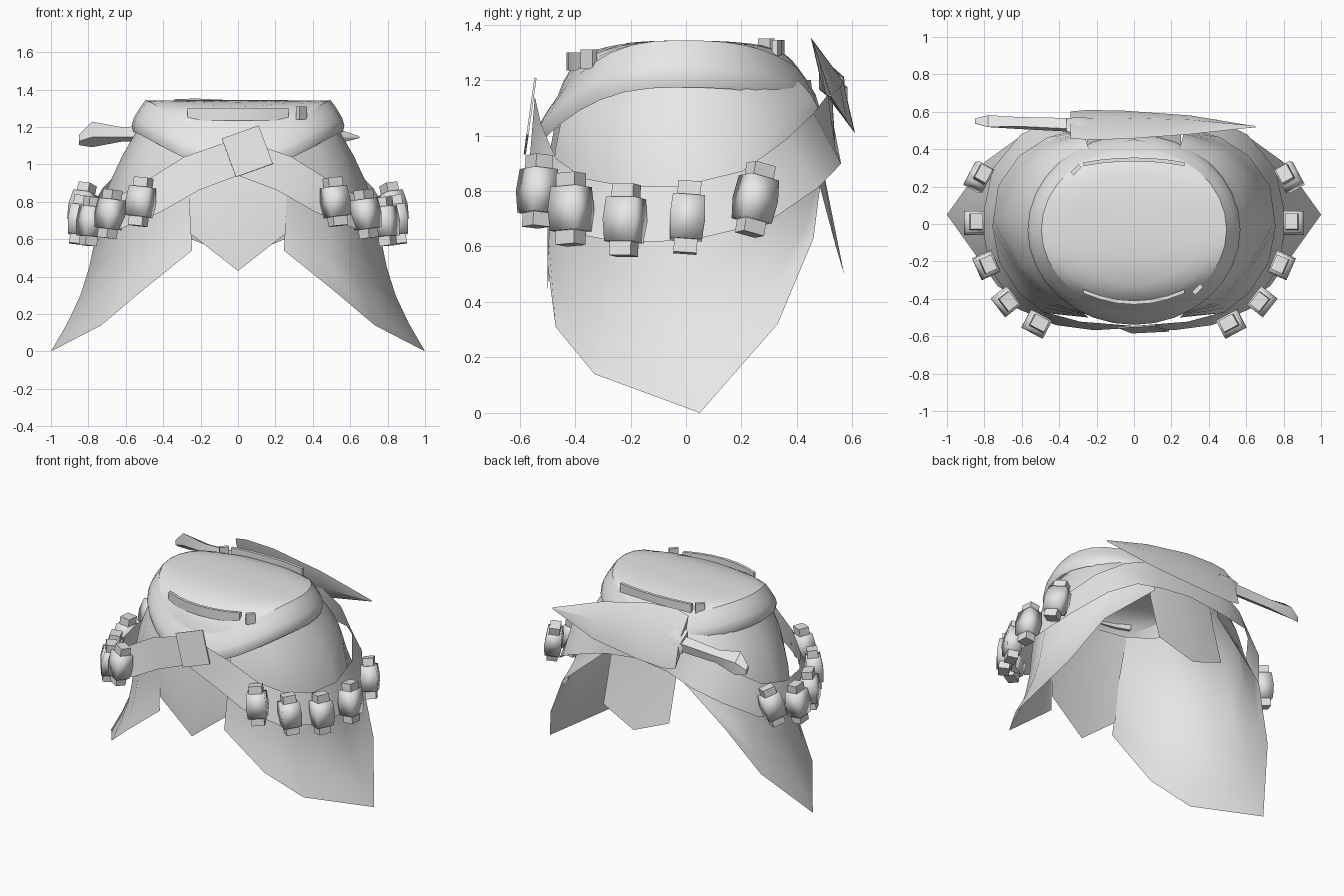
import bpy, bmesh, math
from mathutils import Vector, Matrix

if "Cube" in bpy.data.objects:
    bpy.data.objects.remove(bpy.data.objects["Cube"])

grey = bpy.data.materials.new("plain grey")
grey.diffuse_color = (0.8, 0.8, 0.8, 1)
grey.use_nodes = True
grey.node_tree.nodes["Principled BSDF"].inputs["Base Color"].default_value = grey.diffuse_color


def make(name, verts, faces, angle=40):
    me = bpy.data.meshes.new(name)
    me.from_pydata([tuple(v) for v in verts], [], faces)
    bm = bmesh.new()
    bm.from_mesh(me)
    bmesh.ops.recalc_face_normals(bm, faces=bm.faces)
    bm.to_mesh(me)
    bm.free()
    ob = bpy.data.objects.new(name, me)
    bpy.context.collection.objects.link(ob)
    me.materials.append(grey)
    bpy.context.view_layer.objects.active = ob
    ob.select_set(True)
    bpy.ops.object.shade_smooth_by_angle(angle=math.radians(angle))
    ob.select_set(False)
    return ob


def loft(name, rows, closed=False, caps=(), angle=40):
    """Skin a list of equally long point rows; caps lists the end rows to fill."""
    n = len(rows[0])
    verts = [p for r in rows for p in r]
    faces = []
    for i in range(len(rows) - 1):
        for j in range(n if closed else n - 1):
            k = (j + 1) % n
            faces.append((i * n + j, i * n + k, (i + 1) * n + k, (i + 1) * n + j))
    for end in caps:
        start = end % len(rows) * n
        faces.append(tuple(range(start, start + n)))
    return make(name, verts, faces, angle)


# Side skirt panels, hanging from the waist to a pointed hem
hem = [(.245, -.50, .54), (.53, -.47, .31), (.73, -.33, .14), (1, .05, 0),
       (.80, .33, .32), (.62, .46, .63), (.25, .50, .95)]
waist_angles = [-62, -42, -22, 3, 28, 46, 63]
for side, label in ((1, "right"), (-1, "left")):
    rows = []
    for k in range(9):
        t = k / 8
        row = []
        for h, deg in zip(hem, waist_angles):
            a = math.radians(deg)
            top = Vector((.53 * math.cos(a), .45 * math.sin(a), 1.2))
            p = top.lerp(Vector(h), t)
            out = Vector((math.cos(a), math.sin(a), 0))
            s2 = math.sin(a) ** 2
            p += out * (.18 * t * (1 - t) * s2 + .04 * math.sin(2 * math.pi * t) * (1 - s2))
            row.append(Vector((p.x * side, p.y, p.z)))
        rows.append(row)
    loft(label + "_skirt_panel", rows, angle=85)

# Front and back centre flaps
loft("front_flap", [
    [(-.27, -.39, 1.2), (0, -.44, 1.2), (.27, -.39, 1.2)],
    [(-.27, -.47, .9), (0, -.50, .9), (.27, -.47, .9)],
    [(-.255, -.485, .63), (0, -.50, .43), (.255, -.485, .63)]])
loft("back_flap", [
    [(-.25, .40, 1.2), (0, .45, 1.2), (.25, .40, 1.2)],
    [(-.25, .46, .9), (0, .49, .9), (.25, .46, .9)],
    [(-.25, .54, .6), (0, .57, .5), (.25, .54, .6)]])

# Upper belt, a rounded strap dipping at the front and back
N = 32


def belt_ring(dr, dz):
    row = []
    for i in range(N):
        t = 2 * math.pi * i / N
        s = math.sin(t)
        z = 1.258 - (.205 * (-s) ** 2.6 if s < 0 else .1 * s ** 3)
        row.append(Vector(((.555 + dr) * math.cos(t), -.03 + (.495 + dr) * s, z + dz)))
    return row


profile = [(-.06, .085), (-.028, .04), (.002, -.01), (.014, -.05), (.006, -.085)]
loft("upper_belt", [belt_ring(dr, dz) for dr, dz in profile], closed=True, angle=80)

# Domed cap rising from the belt's top edge
rim = belt_ring(-.06, .083)
centre = Vector((0, -.02, 1.342))
cap_rows = []
for r, f in ((1, 0), (.95, .28), (.87, .58), (.7, .83), (.42, .96), (.12, 1)):
    cap_rows.append([Vector((centre.x + (p.x - centre.x) * r, centre.y + (p.y - centre.y) * r,
                             p.z + (centre.z - p.z) * f)) for p in rim])
loft("waist_cap", cap_rows, closed=True, caps=(-1,), angle=60)

# Slung lower belt, low at the hips and raised at front and back
half = [(0, -.55, 1.04), (.25, -.545, .95), (.45, -.505, .83), (.62, -.41, .75),
        (.745, -.22, .715), (.785, 0, .72), (.74, .25, .78), (.61, .42, .90),
        (.45, .51, .99), (.25, .525, 1.05), (0, .53, 1.08)]
path = [Vector(p) for p in half] + [Vector((-x, y, z)) for x, y, z in half[-2:0:-1]]
upper, lower = [], []
for i, p in enumerate(path):
    tan = (path[(i + 1) % len(path)] - path[i - 1]).normalized()
    out = Vector((p.x, p.y, 0)).normalized()
    up = out.cross(tan).normalized()
    lean = out * (.03 if abs(p.x) > .5 or (p.y > 0 and abs(p.x) > .4) else .005)
    upper.append(p + up * .1 - lean)
    lower.append(p - up * .1 + lean)
loft("lower_belt", [upper, lower], closed=True)


def block(sections, matrix, name, angle=40):
    """Loft square sections (half width, half depth, height)."""
    rows = [[matrix @ Vector((sx * w, sy * d, z)) for sx, sy in
             ((-1, -1), (1, -1), (1, 1), (-1, 1))] for w, d, z in sections]
    return loft(name, rows, closed=True, caps=(0, -1), angle=angle)


# Belt pouches: a bulging case around a slim square core, five on each hip
spots = [(.52, -.535, .80, -62, 5), (.685, -.415, .735, -38, 4), (.79, -.22, .695, -24, 0),
         (.855, .005, .705, 0, -4), (.83, .25, .77, 28, -14)]
for side, label in ((1, "right"), (-1, "left")):
    for i, (x, y, z, yaw, roll) in enumerate(spots):
        m = (Matrix.Diagonal((side, 1, 1, 1)) @ Matrix.Translation((x, y, z))
             @ Matrix.Rotation(math.radians(yaw), 4, 'Z')
             @ Matrix.Rotation(math.radians(roll), 4, 'X')
             @ Matrix.Rotation(math.radians(-6), 4, 'Y'))
        block([(.047, .058, -.08), (.055, .064, 0), (.047, .058, .08)], m,
              f"{label}_pouch_{i + 1}", 100)
        block([(.034, .042, -.13), (.034, .042, .13)], m, f"{label}_pouch_core_{i + 1}")

# Square buckle plate where the belts cross
m = (Matrix.Translation((.05, -.562, 1.07)) @ Matrix.Rotation(math.radians(-8), 4, 'X')
     @ Matrix.Rotation(math.radians(-20), 4, 'Y'))
block([(.105, .004, -.11), (.105, .004, .11)], m, "buckle")


# Knife carried across the back: leaning diamond sections along x
def knife_part(name, sections, angle=30):
    rows = []
    for x, y, z, h, d in sections:
        slope = Vector((0, -.42, .91)) * h
        thick = Vector((0, .91, .42)) * d
        c = Vector((x, y, z))
        rows.append([c + slope, c + thick, c - slope, c - thick])
    loft(name, rows, closed=True, caps=(0, -1), angle=angle)


knife_part("knife_sheath", [(-.34, .53, 1.18, .17, .035), (-.25, .53, 1.18, .19, .04),
                            (-.05, .53, 1.18, .18, .04), (.3, .53, 1.16, .12, .03),
                            (.65, .52, 1.145, .005, .005)])
knife_part("knife_guard", [(-.36, .525, 1.18, .07, .045), (-.30, .525, 1.19, .11, .05),
                           (-.22, .53, 1.19, .07, .04)], 60)
knife_part("knife_handle", [(-.85, .55, 1.13, .03, .015), (-.78, .55, 1.16, .075, .035),
                            (-.62, .54, 1.16, .042, .035), (-.34, .53, 1.17, .05, .04)])

# Tucked strips on the cap, front and back, each with a small tab
for name, cy, z, bow in (("front_strip", -.36, 1.265, -.06), ("back_strip", .32, 1.31, .025)):
    rows = []
    for k in range(7):
        u = k / 3 - 1
        y = cy + bow * (1 - u * u)
        rows.append([(u * .27, y - .010, z - .03), (u * .27, y + .010, z - .03),
                     (u * .27, y + .010, z + .035), (u * .27, y - .010, z + .035)])
    loft(name, rows, closed=True, caps=(0, -1))
for name, x, y, z in (("back_tab", -.31, .29, 1.315), ("front_tab", .34, -.35, 1.275)):
    block([(.03, .012, -.035), (.03, .012, .035)],
          Matrix.Translation((x, y, z)) @ Matrix.Rotation(.8, 4, 'Z'), name)
